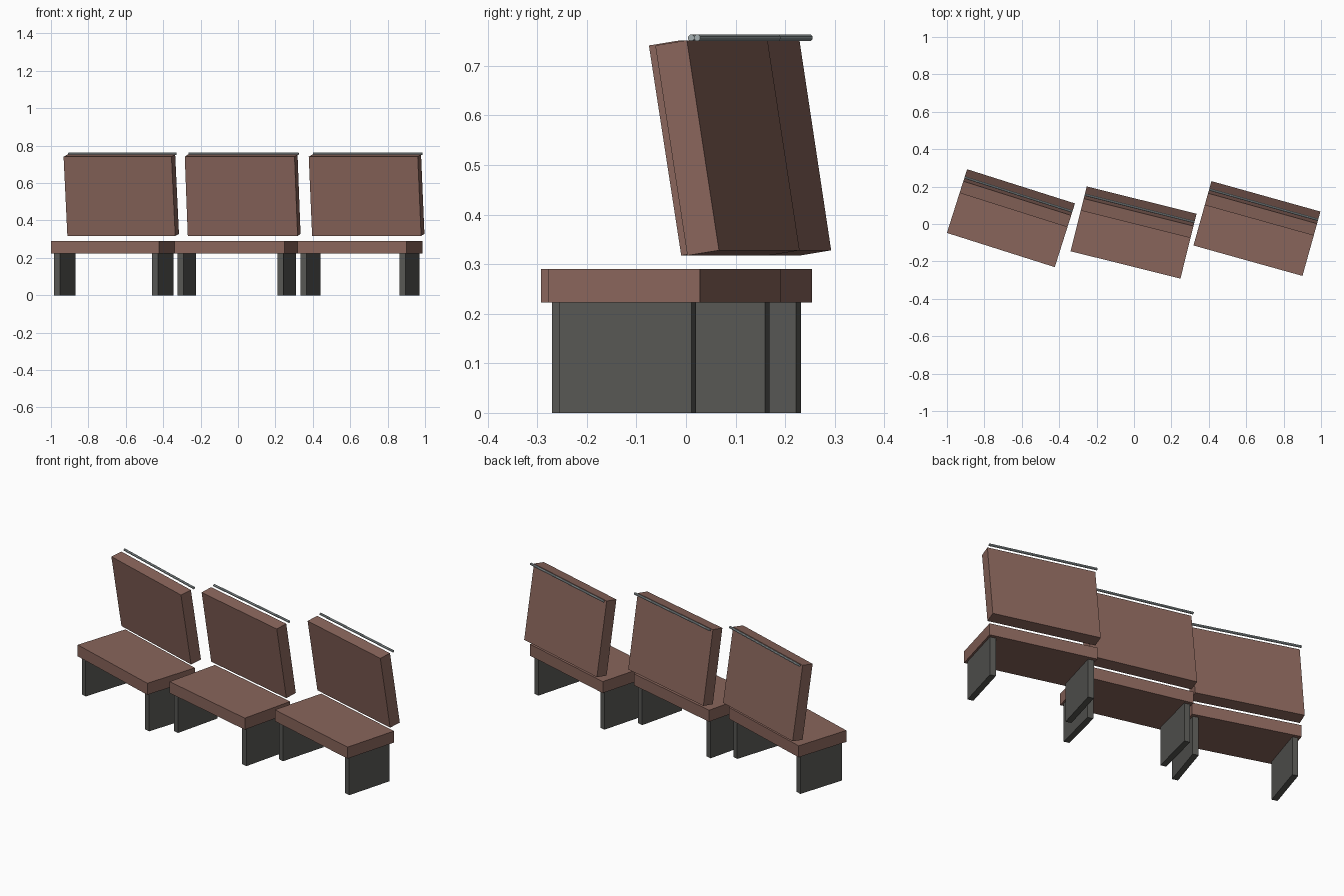
import bpy
from math import radians
from mathutils import Matrix, Vector

if "Cube" in bpy.data.objects:
    bpy.data.objects.remove(bpy.data.objects["Cube"])


def material(name, rgb):
    m = bpy.data.materials.new(name)
    m.diffuse_color = (*rgb, 1)
    m.use_nodes = True
    m.node_tree.nodes["Principled BSDF"].inputs["Base Color"].default_value = m.diffuse_color
    return m


BROWN = material("brown_panel", (0.25, 0.13, 0.105))
DARK = material("dark_leg", (0.095, 0.095, 0.088))
STEEL = material("steel_rail", (0.36, 0.41, 0.42))

W, D = 0.605, 0.317          # seat width and depth
LEG_W, LEG_D = 0.033, 0.277  # leg panel


def place(name, frame, loc, mat, rot=Matrix()):
    ob = bpy.context.object
    ob.name = name
    ob.data.materials.append(mat)
    ob.data.transform(rot)
    ob.matrix_world = frame @ Matrix.Translation(loc)


def box(name, frame, loc, size, mat, tilt=0):
    bpy.ops.mesh.primitive_cube_add(size=1)
    rot = Matrix.Rotation(radians(tilt), 4, 'X') @ Matrix.Diagonal((*size, 1))
    place(name, frame, loc, mat, rot)


def bench(n, x, y, angle):
    frame = Matrix.Translation((x, y, 0)) @ Matrix.Rotation(radians(angle), 4, 'Z')
    # seat slab
    box(f"seat_{n}", frame, (0, 0, 0.2565), (W, D, 0.067), BROWN)
    # backrest, top leaning toward the front
    box(f"backrest_{n}", frame, (0, 0.132, 0.5345), (W, 0.067, 0.429), BROWN, 9)
    # panel legs
    for side, s in (("left", -1), ("right", 1)):
        box(f"{side}_leg_{n}", frame, (s * (W / 2 - 0.011 - LEG_W / 2), 0, 0.1115),
            (LEG_W, LEG_D, 0.223), DARK)
    # top rail behind the backrest
    bpy.ops.mesh.primitive_cylinder_add(vertices=8, radius=0.0068, depth=W)
    place(f"top_rail_{n}", frame, Vector((0, 0.153, 0.7565)), STEEL,
          Matrix.Rotation(radians(90), 4, 'Y') @ Matrix.Rotation(radians(22.5), 4, 'Z'))


bench(1, -0.664, 0.012, -17.6)
bench(2, -0.007, -0.065, -14.0)
bench(3, 0.652, -0.0435, -15.6)
